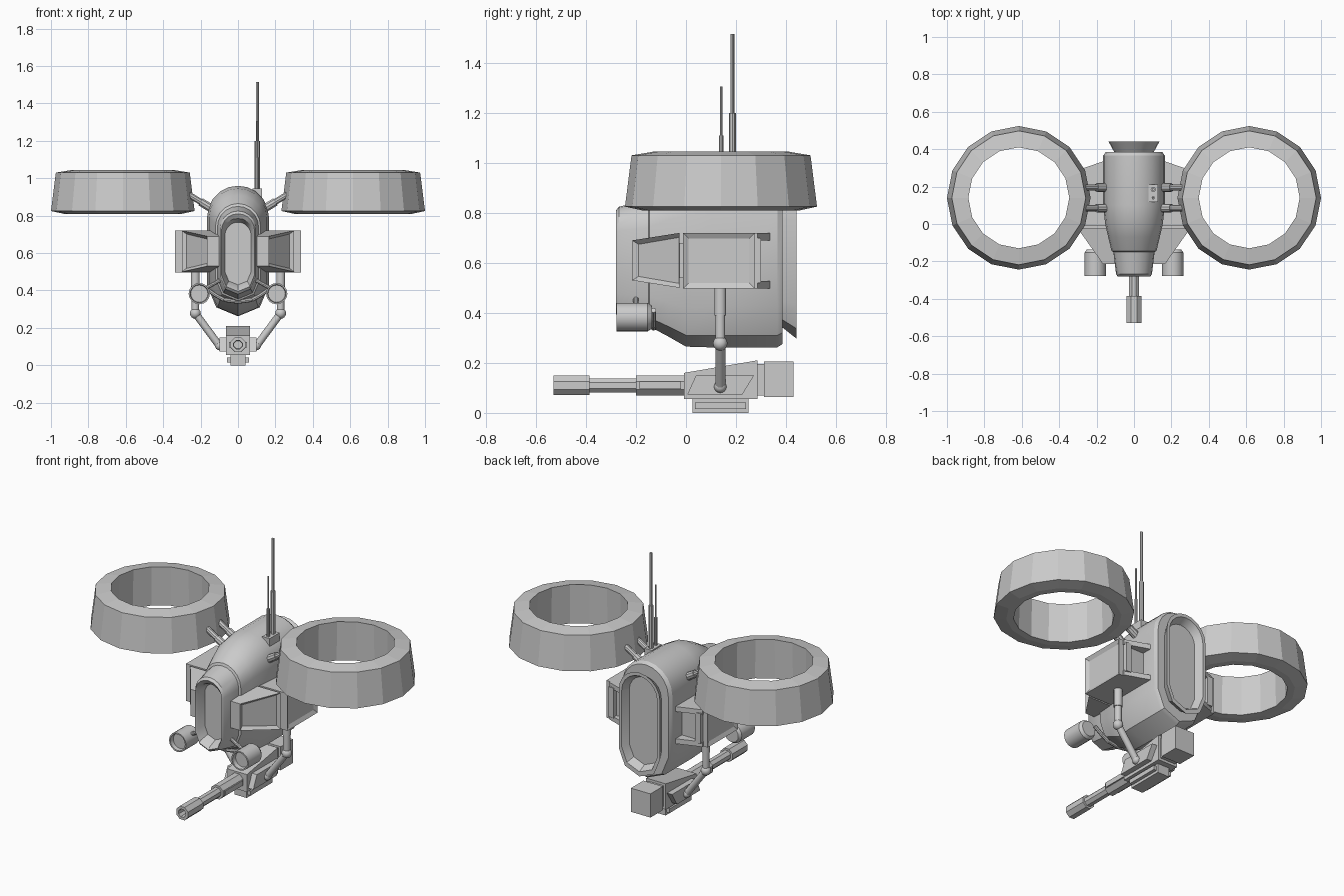
import bpy, bmesh, math
from mathutils import Vector

if "Cube" in bpy.data.objects:
    bpy.data.objects.remove(bpy.data.objects["Cube"])


def make(name, bm, mirror=False, smooth=False):
    bmesh.ops.recalc_face_normals(bm, faces=bm.faces[:])
    me = bpy.data.meshes.new(name)
    bm.to_mesh(me)
    bm.free()
    ob = bpy.data.objects.new(name, me)
    bpy.context.collection.objects.link(ob)
    if mirror:
        ob.modifiers.new("mirror", 'MIRROR').use_mirror_merge = False
    if smooth:
        bpy.ops.object.select_all(action='DESELECT')
        ob.select_set(True)
        bpy.context.view_layer.objects.active = ob
        bpy.ops.object.shade_smooth_by_angle(angle=math.radians(32))
    return ob


def loft(name, rings, cyclic=False, mirror=False, smooth=False, inset=None):
    """Skin a list of point rings; inset = (direction, thickness, depth)."""
    bm = bmesh.new()
    vs = [[bm.verts.new(p) for p in r] for r in rings]
    n = len(vs[0])
    pairs = list(zip(vs, vs[1:])) + ([(vs[-1], vs[0])] if cyclic else [])
    for a, b in pairs:
        for i in range(n):
            j = (i + 1) % n
            bm.faces.new((a[i], a[j], b[j], b[i]))
    if not cyclic:
        bm.faces.new(vs[0])
        bm.faces.new(vs[-1])
    if inset:
        bmesh.ops.recalc_face_normals(bm, faces=bm.faces[:])
        for d in inset[0]:
            bm.normal_update()
            f = max(bm.faces, key=lambda f: f.normal.dot(Vector(d)) + f.calc_area())
            bmesh.ops.inset_region(bm, faces=[f], thickness=inset[1], depth=0)
            bmesh.ops.translate(bm, verts=f.verts[:], vec=f.normal * -inset[2])
    return make(name, bm, mirror, smooth)


def lathe(name, start, direction, prof, n, phase=0, **kw):
    """Rings of (distance, radius) along a direction."""
    o, d = Vector(start), Vector(direction).normalized()
    u = d.orthogonal().normalized()
    if abs(d.z) < 0.9:
        u = d.cross(Vector((0, 0, 1))).normalized()
    w = d.cross(u)
    ang = [2 * math.pi * (i + phase) / n for i in range(n)]
    rings = [[o + d * t + (u * math.cos(a) + w * math.sin(a)) * r for a in ang] for t, r in prof]
    return loft(name, rings, **kw)


def rod(name, a, b, r, n=10, **kw):
    d = Vector(b) - Vector(a)
    return lathe(name, a, d, [(0, r), (d.length, r)], n, **kw)


def rect(y, x0, x1, z0, z1):
    return [(x0, y, z0), (x1, y, z0), (x1, y, z1), (x0, y, z1)]


def box(name, x0, x1, y0, y1, z0, z1, **kw):
    return loft(name, [rect(y0, x0, x1, z0, z1), rect(y1, x0, x1, z0, z1)], **kw)


def side_prism(name, yz, x0, x1, **kw):
    return loft(name, [[(x, y, z) for y, z in yz] for x in (x0, x1)], **kw)


def capsule(y, hw, z0, z1, top=10, bottom=4):
    """Upright stadium section: round top, faceted bottom."""
    pts = [(hw * math.cos(math.pi * i / top), y, z1 - hw + hw * math.sin(math.pi * i / top))
           for i in range(top + 1)]
    for i in range(bottom + 1):
        a = math.pi + math.pi * i / bottom
        pts.append((hw * math.cos(a), y, z0 + hw + hw * math.sin(a)))
    return pts


def ball(name, c, r, **kw):
    bm = bmesh.new()
    bmesh.ops.create_uvsphere(bm, u_segments=12, v_segments=8, radius=r)
    bmesh.ops.translate(bm, verts=bm.verts, vec=c)
    make(name, bm, True, True)


# Fuselage with recessed nose window
loft("fuselage", [capsule(*s) for s in [
    (-0.215, 0.07, 0.43, 0.765), (-0.265, 0.083, 0.41, 0.785), (-0.28, 0.088, 0.395, 0.81),
    (-0.268, 0.096, 0.38, 0.825), (-0.15, 0.11, 0.355, 0.85), (-0.145, 0.12, 0.345, 0.865),
    (-0.07, 0.138, 0.305, 0.91), (0.0, 0.154, 0.265, 0.945), (0.1, 0.165, 0.262, 0.96),
    (0.365, 0.165, 0.262, 0.96), (0.385, 0.152, 0.275, 0.947)]], smooth=True)

# Flared tail rim with sunken back panel
loft("tail_rim", [capsule(*s) for s in [
    (0.375, 0.10, 0.35, 0.87), (0.442, 0.137, 0.297, 0.92),
    (0.442, 0.118, 0.325, 0.90), (0.395, 0.10, 0.35, 0.875)]], smooth=True)

# Ducted rotor rings
lathe("rotor_ring", (0.616, 0.14, 0), (0, 0, 1),
      [(0.825, 0.384), (1.03, 0.358), (1.045, 0.27), (0.81, 0.275), (0.81, 0.315)],
      16, cyclic=True, mirror=True)

# Ring struts with thicker sleeves
for k, y in enumerate((0.085, 0.195)):
    rod(f"ring_strut_{k}", (0.12, y, 0.825), (0.30, y, 0.935), 0.017, mirror=True, smooth=True)
    rod(f"strut_sleeve_{k}", (0.12, y, 0.825), (0.20, y, 0.874), 0.023, mirror=True, smooth=True)

# Side pods: slanted front wedge, middle box, rear bracket
loft("pod_front", [rect(-0.215, 0.08, 0.165, 0.53, 0.69), rect(-0.025, 0.08, 0.30, 0.50, 0.72)],
     mirror=True, inset=([(1, -0.8, 0)], 0.024, 0.018))
box("pod_link", 0.10, 0.27, -0.03, 0.0, 0.54, 0.68, mirror=True)
box("pod_box", 0.13, 0.337, -0.012, 0.275, 0.497, 0.72, mirror=True,
    inset=([(1, 0, 0)], 0.032, 0.012))
for k, z in enumerate((0.497, 0.69)):
    plan = [(0.12, 0.27), (0.31, 0.27), (0.31, 0.285), (0.165, 0.335), (0.12, 0.335)]
    loft(f"pod_prong_{k}", [[(x, y, h) for x, y in plan] for h in (z, z + 0.03)], mirror=True)
box("pod_rear_post", 0.27, 0.305, 0.27, 0.30, 0.52, 0.70, mirror=True)

# Lamps and their brackets
lathe("lamp", (0.207, -0.278, 0.383), (0, 1, 0),
      [(0.025, 0.046), (0, 0.049), (0, 0.057), (0.125, 0.057), (0.142, 0.045)], 16,
      mirror=True, smooth=True)
rod("lamp_arm", (0.185, -0.2, 0.405), (0.06, -0.2, 0.475), 0.011, mirror=True)
hoop = [(0.17, 0.41), (0.12, 0.375), (0.075, 0.35), (0.0, 0.34)]
for k in range(3):
    (xa, za), (xb, zb) = hoop[k], hoop[k + 1]
    rod(f"lamp_hoop_{k}", (xa, -0.13, za), (xb, -0.13, zb), 0.011, 8, mirror=True)

# Jointed arms carrying the gun
Y = 0.137
rod("upper_arm", (0.228, Y, 0.52), (0.228, Y, 0.28), 0.02, 12, mirror=True, smooth=True)
rod("arm_sleeve", (0.228, Y, 0.52), (0.228, Y, 0.39), 0.024, 12, mirror=True, smooth=True)
ball("elbow", (0.228, Y, 0.278), 0.029)
rod("lower_arm", (0.228, Y, 0.278), (0.10, Y, 0.105), 0.02, 12, mirror=True, smooth=True)
ball("gun_pivot", (0.098, Y, 0.105), 0.025)

# Gun: receiver, side plates, magazine, rear box
side_prism("gun_receiver", [(-0.008, 0.055), (0.285, 0.055), (0.285, 0.21), (-0.008, 0.16)],
           -0.065, 0.065)
side_prism("gun_side_plate", [(0.005, 0.073), (0.225, 0.073), (0.272, 0.15), (0.04, 0.15)],
           0.06, 0.098, mirror=True)
box("gun_magazine", -0.04, 0.04, 0.025, 0.25, 0.0, 0.058)
box("magazine_rib", -0.06, 0.06, 0.035, 0.24, 0.016, 0.042)
box("gun_rear_neck", -0.05, 0.05, 0.28, 0.32, 0.07, 0.195)
box("gun_rear_box", -0.065, 0.065, 0.312, 0.43, 0.063, 0.205)

# Barrel with hollow muzzle
lathe("gun_barrel", (0, -0.53, 0.11), (0, 1, 0),
      [(0.06, 0.022), (0, 0.025), (0, 0.042), (0.145, 0.042), (0.145, 0.03), (0.33, 0.03),
       (0.33, 0.043), (0.53, 0.043)], 8, phase=0.5)
box("barrel_rail", 0.03, 0.047, -0.185, -0.02, 0.095, 0.125, mirror=True)

# Antennas on a small base
box("antenna_base", 0.078, 0.128, 0.118, 0.212, 0.88, 0.945)
lathe("antenna_tall", (0.103, 0.185, 0.93), (0, 0, 1),
      [(0, 0.014), (0.27, 0.014), (0.27, 0.008), (0.585, 0.008)], 8)
lathe("antenna_short", (0.103, 0.14, 0.93), (0, 0, 1),
      [(0, 0.009), (0.18, 0.009), (0.18, 0.005), (0.375, 0.005)], 8)
